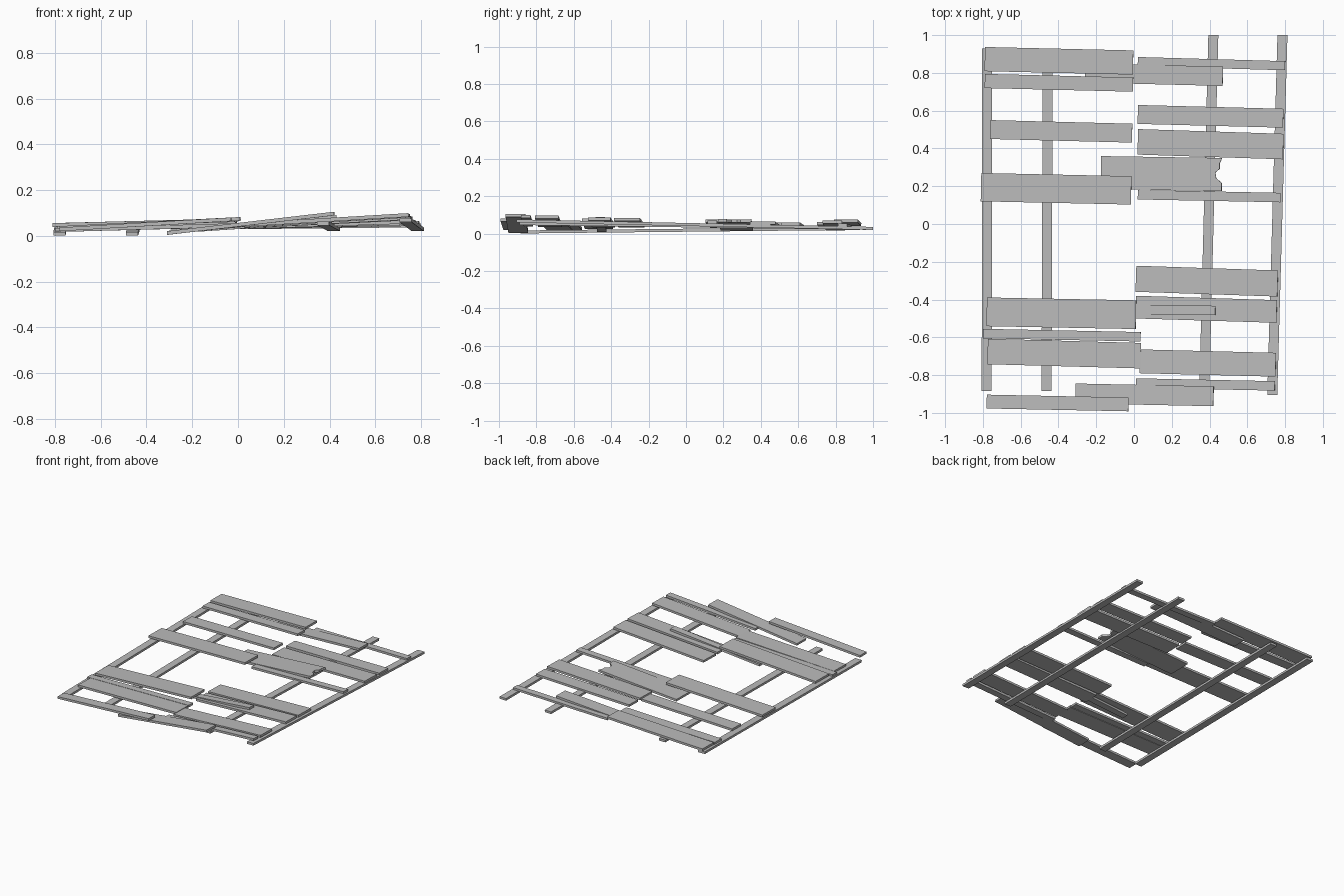
import bpy, bmesh
from mathutils import Vector

cube = bpy.data.objects.get("Cube")
if cube:
    bpy.data.objects.remove(cube, do_unlink=True)

wood = bpy.data.materials.new("weathered_grey")
wood.use_nodes = True
wood.diffuse_color = (0.5, 0.5, 0.5, 1)
bsdf = wood.node_tree.nodes["Principled BSDF"]
bsdf.inputs["Base Color"].default_value = (0.5, 0.5, 0.5, 1)
bsdf.inputs["Roughness"].default_value = 0.9


def board(name, start, end, width, thick=0.016, notch=()):
    """Flat board between two top-centre points; notch lists (inset, offset) on its far end."""
    a, b = Vector(start), Vector(end)
    along = (b - a).normalized()
    side = Vector((0, 0, 1)).cross(along).normalized()
    up = along.cross(side)
    h = width / 2
    outline = [a - side * h, b - side * h]
    outline += [b - along * i + side * o for i, o in notch]
    outline += [b + side * h, a + side * h]
    bm = bmesh.new()
    top = bm.faces.new([bm.verts.new(p) for p in outline])
    low = bmesh.ops.extrude_face_region(bm, geom=[top])["geom"]
    bmesh.ops.translate(bm, vec=-up * thick,
                        verts=[g for g in low if isinstance(g, bmesh.types.BMVert)])
    bmesh.ops.recalc_face_normals(bm, faces=bm.faces)
    mesh = bpy.data.meshes.new(name)
    bm.to_mesh(mesh)
    bm.free()
    mesh.materials.append(wood)
    obj = bpy.data.objects.new(name, mesh)
    bpy.context.collection.objects.link(obj)


# Long rails running front to back, right pair level and left pair tilted
board("right_outer_rail", (-0.780, -0.885, 0.017), (-0.777, 0.93, 0.036), 0.053)
board("right_inner_rail", (-0.463, -0.885, 0.017), (-0.457, 0.93, 0.036), 0.053)
board("left_inner_rail", (0.372, -0.89, 0.062), (0.420, 1.0, 0.036), 0.053)
board("left_outer_rail", (0.732, -0.905, 0.076), (0.786, 1.0, 0.036), 0.053)

# Cross planks: x start, x end, y start, y end, width, top z start, top z end
right_planks = [
    (-0.79, -0.005, 0.873, 0.855, 0.128, 0.056, 0.076),
    (-0.79, -0.005, 0.757, 0.738, 0.075, 0.050, 0.062),
    (-0.76, -0.010, 0.500, 0.481, 0.100, 0.047, 0.060),
    (-0.81, -0.015, 0.195, 0.178, 0.150, 0.055, 0.076),
    (-0.78, 0.010, -0.465, -0.480, 0.152, 0.042, 0.082),
    (-0.80, 0.035, -0.580, -0.597, 0.050, 0.033, 0.054),
    (-0.775, 0.035, -0.675, -0.697, 0.135, 0.033, 0.056),
    (-0.78, -0.030, -0.940, -0.955, 0.073, 0.036, 0.080),
]
left_planks = [
    (0.02, 0.80, 0.860, 0.838, 0.048, 0.045, 0.053),
    (0.02, 0.79, 0.580, 0.560, 0.100, 0.046, 0.059),
    (0.02, 0.79, 0.435, 0.410, 0.135, 0.046, 0.064),
    (0.02, 0.775, 0.155, 0.140, 0.050, 0.046, 0.070),
    (0.01, 0.76, -0.290, -0.315, 0.138, 0.048, 0.084),
    (0.01, 0.755, -0.440, -0.463, 0.120, 0.048, 0.087),
    (0.03, 0.75, -0.727, -0.745, 0.126, 0.052, 0.096),
    (0.01, 0.745, -0.842, -0.857, 0.050, 0.055, 0.099),
]
# Short planks bridging the two halves, tucked under the right planks
bridge_planks = [
    (-0.26, 0.47, 0.800, 0.782, 0.102, 0.033, 0.070),
    (-0.30, 0.43, -0.450, -0.458, 0.050, 0.026, 0.090),
    (-0.31, 0.42, -0.897, -0.912, 0.105, 0.020, 0.105),
]
for group, rows in (("right_plank", right_planks), ("left_plank", left_planks),
                    ("bridge_plank", bridge_planks)):
    for i, (x0, x1, y0, y1, w, z0, z1) in enumerate(rows, 1):
        board(f"{group}_{i}", (x0, y0, z0), (x1, y1, z1), w)

# Broken bridging plank with a chipped end
board("broken_plank", (-0.175, 0.272, 0.034), (0.465, 0.262, 0.077), 0.175,
      notch=[(0.0, -0.045), (0.03, -0.02), (0.035, 0.01), (0.012, 0.03), (0.012, 0.06)])
